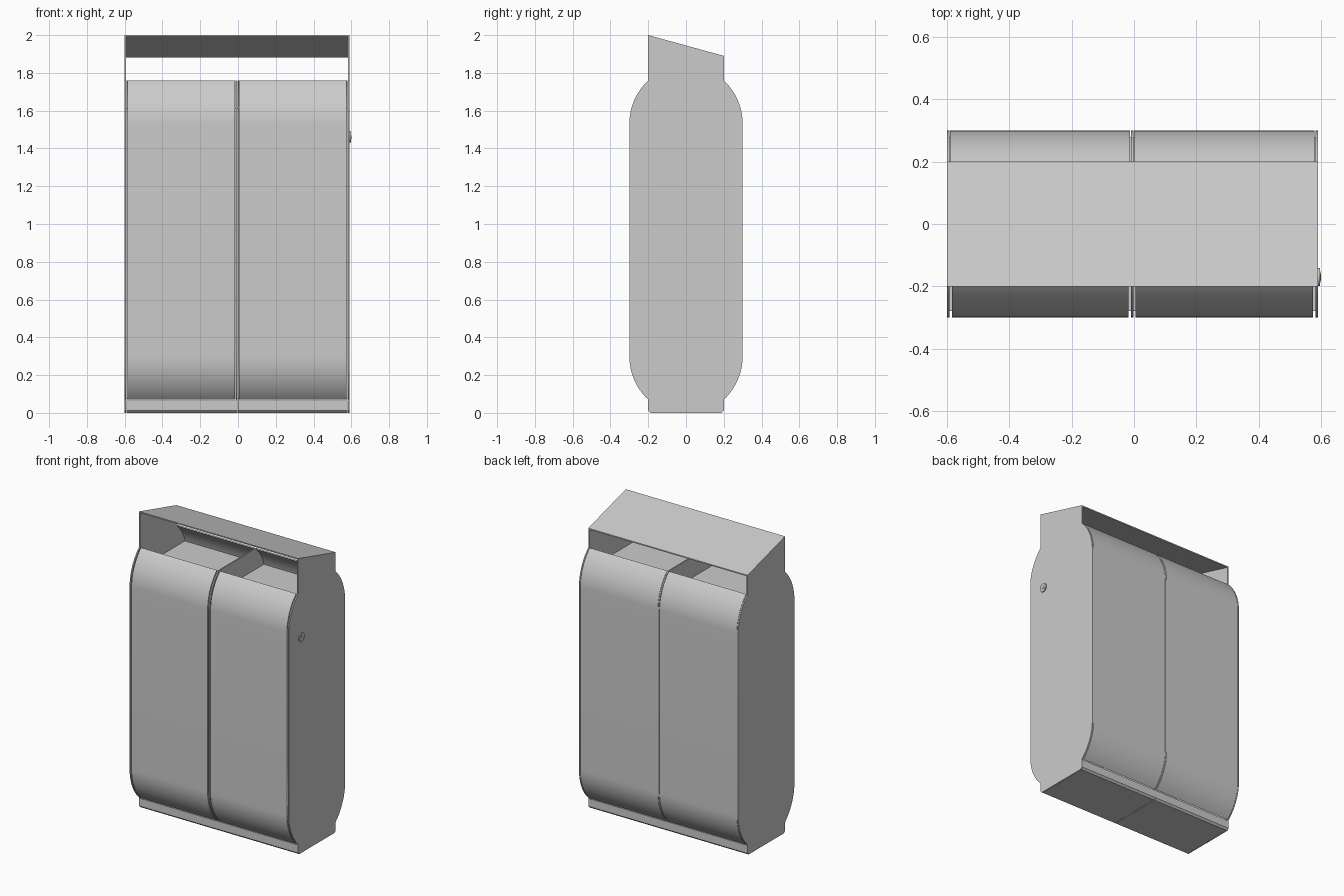
import bpy, bmesh
from math import sin, cos, radians, pi

if "Cube" in bpy.data.objects:
    bpy.data.objects.remove(bpy.data.objects["Cube"])

R, CY, ANG = 0.315, 0.3 - 0.315, radians(46.9)   # curved shell radius, arc centre, sweep
Z_TOP, Z_BOT = 1.53, 0.30                        # arc centres in z
N = 14


def extrude_x(name, profile, x0, x1, smooth=True):
    """Extrude a (y, z) outline from x0 to x1."""
    bm = bmesh.new()
    face = bm.faces.new([bm.verts.new((x0, y, z)) for y, z in profile])
    res = bmesh.ops.extrude_face_region(bm, geom=[face])
    verts = [g for g in res["geom"] if isinstance(g, bmesh.types.BMVert)]
    bmesh.ops.translate(bm, verts=verts, vec=(x1 - x0, 0, 0))
    bmesh.ops.recalc_face_normals(bm, faces=bm.faces)
    me = bpy.data.meshes.new(name)
    bm.to_mesh(me)
    bm.free()
    ob = bpy.data.objects.new(name, me)
    bpy.context.collection.objects.link(ob)
    if smooth:
        bpy.ops.object.select_all(action='DESELECT')
        ob.select_set(True)
        bpy.context.view_layer.objects.active = ob
        bpy.ops.object.shade_smooth_by_angle(angle=radians(30))
    return ob


def shell_curve(r):
    """Half outline from the bottom lip up to the top lip at +y."""
    low = [(CY + r * cos(ANG * (1 - i / N)), Z_BOT - r * sin(ANG * (1 - i / N))) for i in range(N + 1)]
    high = [(CY + r * cos(ANG * i / N), Z_TOP + r * sin(ANG * i / N)) for i in range(N + 1)]
    return low + high


def flip(points):
    return [(-y, z) for y, z in points]


# Side panels and centre divider share the rounded outline
outer = shell_curve(R)
foot = [(-0.2, 0.012), (-0.188, 0), (0.188, 0), (0.2, 0.012)]
left_curve = flip(outer)[::-1]
divider = foot + outer + left_curve
panel = foot + outer + [(0.2, 1.765), (0.2, 1.89), (-0.2, 2.0), (-0.2, 1.765)] + left_curve
extrude_x("left_side_panel", panel, -0.6, -0.592)
extrude_x("centre_divider", divider, -0.01, -0.002)
extrude_x("right_side_panel", panel, 0.582, 0.59)

# Curved front and back doors, shelf and base tray for each compartment
door = outer + shell_curve(R - 0.008)[::-1]
tray = [(-0.2, 0.065), (-0.2, 0.012), (-0.188, 0), (0.188, 0), (0.2, 0.012), (0.2, 0.065),
        (0.192, 0.065), (0.192, 0.014), (0.186, 0.008), (-0.186, 0.008), (-0.192, 0.014), (-0.192, 0.065)]
shelf = [(-0.28, 1.61), (0.28, 1.61), (0.28, 1.62), (-0.28, 1.62)]
for side, a, b in (("left", -0.592, -0.01), ("right", -0.002, 0.582)):
    extrude_x(side + "_front_door", flip(door), a + 0.007, b - 0.007)
    extrude_x(side + "_back_door", door, a + 0.002, b - 0.003)
    extrude_x(side + "_base_tray", tray, a + 0.001, b - 0.001)
    extrude_x(side + "_shelf", shelf, a, b, False)

# Sloping rain roof
extrude_x("roof", [(-0.2, 2.0), (0.2, 1.89), (0.2, 1.882), (-0.2, 1.992)], -0.6, 0.59, False)


# Round lock with a key slot on the right side
def disc(r, n=32):
    return [(-0.17 + r * cos(2 * pi * i / n), 1.46 + r * sin(2 * pi * i / n)) for i in range(n)]


extrude_x("lock_body", disc(0.029), 0.588, 0.597)
extrude_x("lock_core", disc(0.018), 0.597, 0.599)
c, s = cos(radians(35)), sin(radians(35))
slot = [(-0.17 + u * c - v * s, 1.46 + u * s + v * c)
        for u, v in ((-0.012, -0.003), (0.012, -0.003), (0.012, 0.003), (-0.012, 0.003))]
extrude_x("lock_key_slot", slot, 0.598, 0.6, False)
